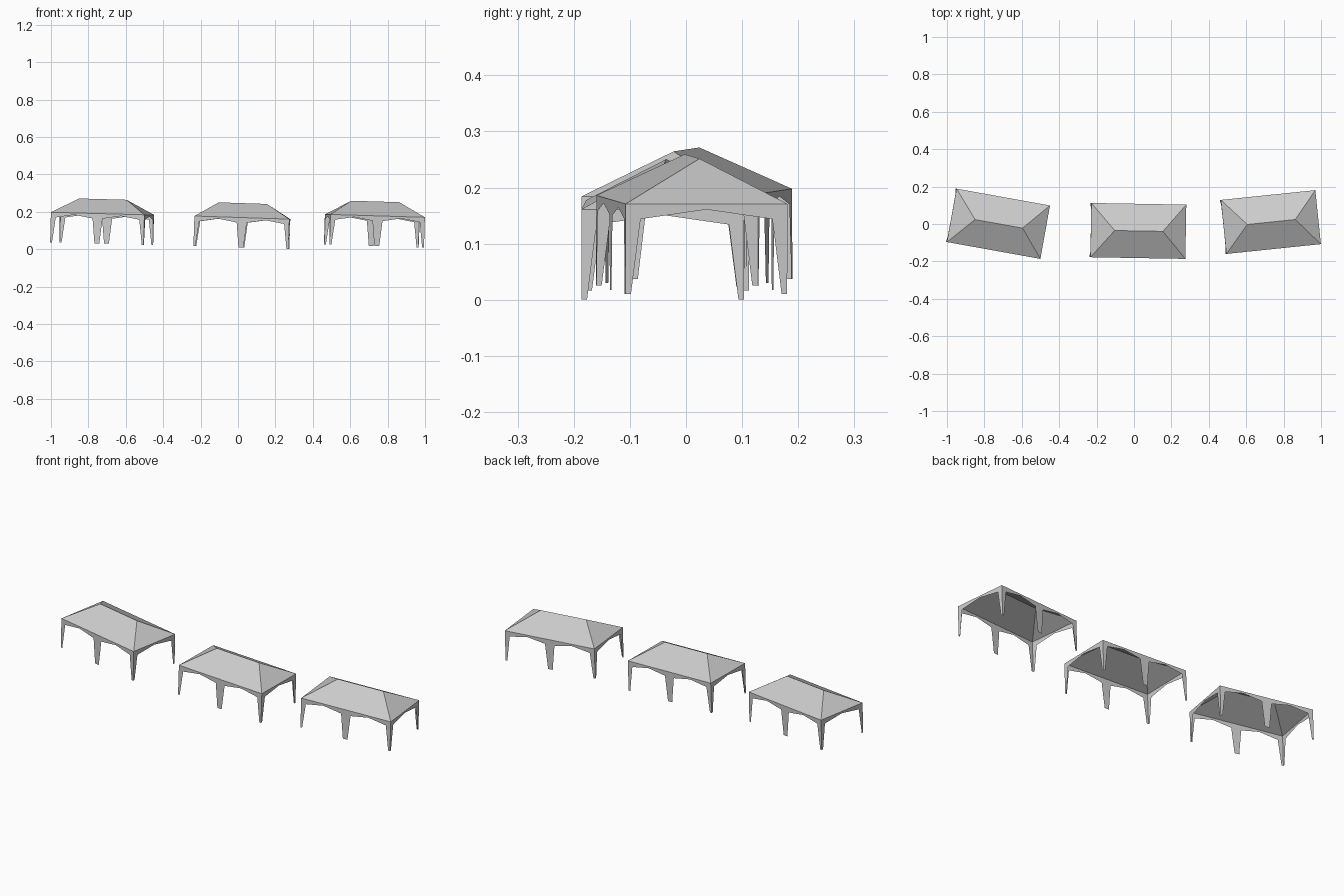
import bpy, bmesh
from math import radians

if "Cube" in bpy.data.objects:
    bpy.data.objects.remove(bpy.data.objects["Cube"])

L, W = 0.254, 0.145            # half length, half width
EAVE, RIDGE, RIDGE_HALF = 0.161, 0.238, 0.129
FOOT, TOP = 0.010, 0.027       # leg widths at foot and top
LOW, HIGH = EAVE - 0.027, EAVE - 0.010   # valance edge at legs / mid span


def make_mesh(name, faces):
    bm = bmesh.new()
    for f in faces:
        bm.faces.new([bm.verts.new(p) for p in f])
    bmesh.ops.remove_doubles(bm, verts=bm.verts, dist=1e-5)
    bmesh.ops.recalc_face_normals(bm, faces=bm.faces)
    me = bpy.data.meshes.new(name)
    bm.to_mesh(me)
    bm.free()
    return me


def wall_profile(half, mid_leg):
    """Half outline (left to centre) of a side panel with tapered legs, then mirrored."""
    left = [(-half, EAVE), (-half, 0), (-half + FOOT, 0), (-half + TOP, LOW)]
    if mid_leg:
        left += [(-half / 2, HIGH), (-TOP, LOW), (-0.013, 0)]
        right = left
    else:
        right = left
        left = left + [(0, HIGH)]
    return left + [(-u, z) for u, z in reversed(right)]


# Side panels: valance and legs cut from one sheet per side
long_side = wall_profile(L, True)
short_side = wall_profile(W, False)
walls = []
for s in (-1, 1):
    walls.append([(u, s * W, z) for u, z in long_side])
    walls.append([(s * L, u, z) for u, z in short_side])
frame_mesh = make_mesh("frame", walls)

# Hipped canopy roof
roof = []
for s in (-1, 1):
    roof.append([(-L, s * W, EAVE), (L, s * W, EAVE),
                 (RIDGE_HALF, 0, RIDGE), (-RIDGE_HALF, 0, RIDGE)])
    roof.append([(s * L, -W, EAVE), (s * L, W, EAVE), (s * RIDGE_HALF, 0, RIDGE)])
roof_mesh = make_mesh("roof", roof)

# Three tents: location, tilt along length, heading
tents = {
    "left": ((-0.729, 0.002, 0.030), 0.027, -10.2),
    "middle": ((0.018, -0.037, 0.0085), 0.033, -1.0),
    "right": ((0.727, 0.010, 0.0175), 0.030, 5.9),
}
for side, (loc, tilt, heading) in tents.items():
    for part, me in (("legs_and_valance", frame_mesh), ("canopy_roof", roof_mesh)):
        ob = bpy.data.objects.new(f"{side}_tent_{part}", me)
        ob.location = loc
        ob.rotation_euler = (0, tilt, radians(heading))
        bpy.context.collection.objects.link(ob)
